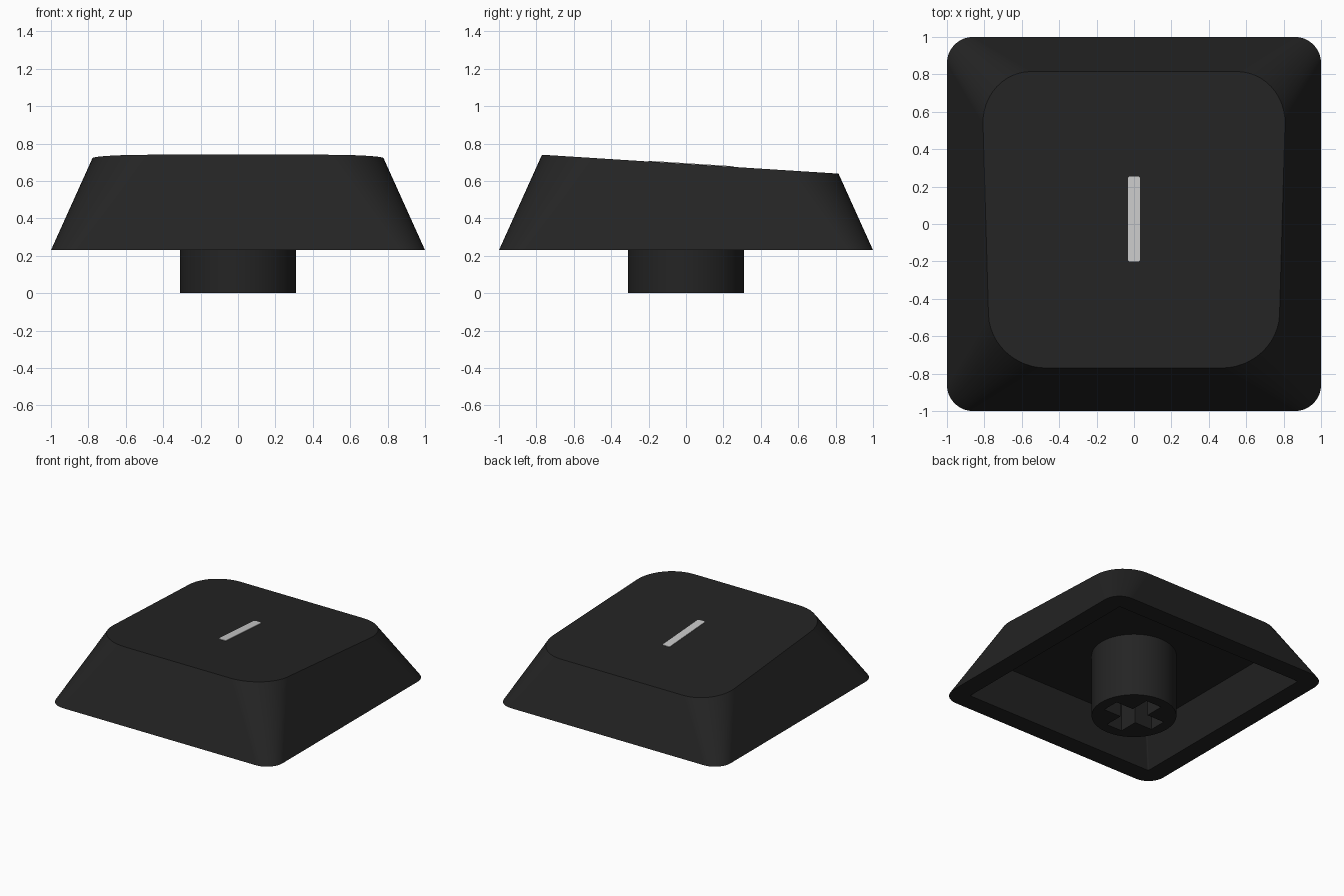
import bpy, bmesh, math
from mathutils import Vector

if "Cube" in bpy.data.objects:
    bpy.data.objects.remove(bpy.data.objects["Cube"])

TILT = 0.10 / 1.57          # fall of the top face towards the back
SEGS = 12                   # segments per rounded corner


def material(name, rgb):
    m = bpy.data.materials.new(name)
    m.diffuse_color = (*rgb, 1)
    m.use_nodes = True
    m.node_tree.nodes["Principled BSDF"].inputs["Base Color"].default_value = m.diffuse_color
    return m


black = material("matte black", (0.0175, 0.0175, 0.0175))
grey = material("light grey", (0.58, 0.58, 0.58))


def top_z(y):
    return 0.74 - TILT * (y + 0.765)


def ring(hx, hy, r, z, cy=0.0, segs=SEGS):
    """Rounded rectangle outline at height z."""
    pts = []
    for k, (sx, sy) in enumerate([(1, 1), (-1, 1), (-1, -1), (1, -1)]):
        for i in range(segs + 1):
            a = math.pi / 2 * (k + i / segs)
            pts.append(Vector((sx * (hx - r) + r * math.cos(a),
                               cy + sy * (hy - r) + r * math.sin(a), z)))
    return pts


def loft(name, rings, mat):
    """Skin a list of equal-length outlines and cap both ends."""
    bm = bmesh.new()
    loops = [[bm.verts.new(p) for p in r] for r in rings]
    n = len(loops[0])
    for a, b in zip(loops, loops[1:]):
        for i in range(n):
            j = (i + 1) % n
            bm.faces.new((a[i], a[j], b[j], b[i]))
    bm.faces.new(loops[0][::-1])
    bm.faces.new(loops[-1])
    bmesh.ops.recalc_face_normals(bm, faces=bm.faces)
    me = bpy.data.meshes.new(name)
    bm.to_mesh(me)
    bm.free()
    me.materials.append(mat)
    ob = bpy.data.objects.new(name, me)
    bpy.context.collection.objects.link(ob)
    return ob


def smooth(ob):
    bpy.ops.object.select_all(action='DESELECT')
    ob.select_set(True)
    bpy.context.view_layer.objects.active = ob
    bpy.ops.object.shade_smooth_by_angle(angle=math.radians(30))
    mod = ob.modifiers.new("weighted normals", 'WEIGHTED_NORMAL')
    mod.keep_sharp = True


# Hollow cap: tapered rounded walls cut off by the tilted top plane
base = ring(1.0, 1.0, 0.14, 0.23)
peak = ring(0.77, 0.77, 0.30, 0.74)
top = []
for p, q in zip(base, peak):
    d = q - p
    t = (top_z(p.y) - p.z) / (d.z + TILT * d.y)
    top.append(p + d * t)
cap = loft("cap_shell", [ring(0.74, 0.74, 0.01, 0.51),
                         ring(0.85, 0.85, 0.01, 0.23), base, top], black)
smooth(cap)

# Round stem with a cross-shaped socket
circle = [(0.31 * math.cos(a), 0.31 * math.sin(a))
          for a in (2 * math.pi * i / 64 for i in range(64))]
stem = loft("stem", [[(x, y, z) for x, y in circle] for z in (0, 0.53)], black)

L, W = 0.225, 0.07
quarter = [(L, -W), (L, W), (W, W)]
cross = []
for k in range(4):
    c, s = round(math.cos(k * math.pi / 2)), round(math.sin(k * math.pi / 2))
    cross += [(c * x - s * y, s * x + c * y) for x, y in quarter]
cutter = loft("socket_cutter", [[(x, y, z) for x, y in cross] for z in (-0.1, 0.40)], black)
cutter.hide_render = True
cut = stem.modifiers.new("socket", 'BOOLEAN')
cut.operation, cut.solver, cut.object = 'DIFFERENCE', 'EXACT', cutter
bpy.context.view_layer.objects.active = stem
bpy.ops.object.modifier_apply(modifier=cut.name)
bpy.data.objects.remove(cutter, do_unlink=True)
smooth(stem)

# Thin marker bar lying on the tilted top
marker = [ring(0.032, 0.228, 0.012, 0, cy=0.027, segs=4) for _ in range(2)]
for outline, lift in zip(marker, (-0.003, 0.004)):
    for p in outline:
        p.z = top_z(p.y) + lift
loft("marker_bar", marker, grey)
